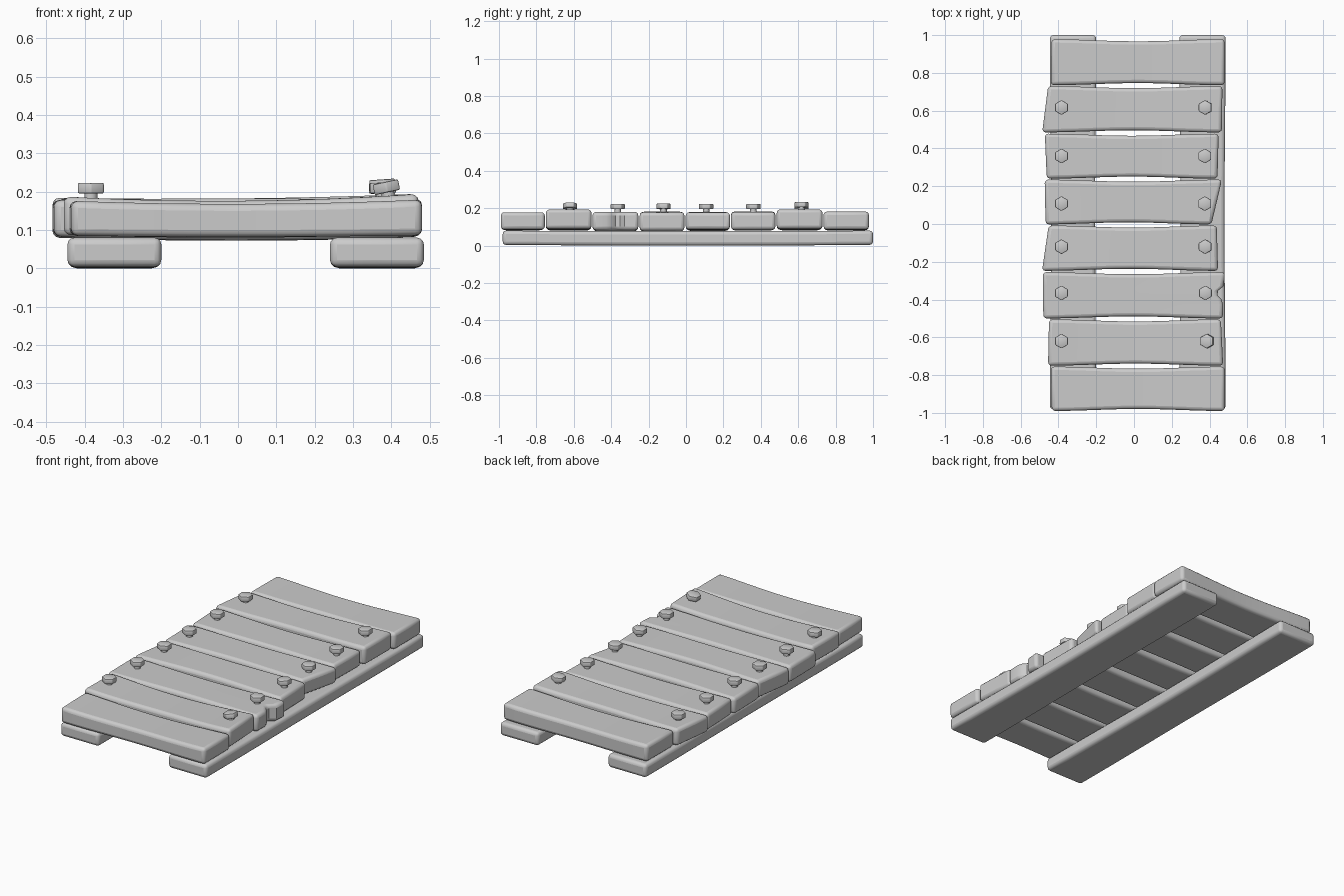
import bpy, bmesh, math
from mathutils import Matrix

if "Cube" in bpy.data.objects:
    bpy.data.objects.remove(bpy.data.objects["Cube"])


def interp(pts, t):
    for (a, p), (b, q) in zip(pts, pts[1:]):
        if t <= b:
            return p + (q - p) * (t - a) / (b - a)
    return pts[-1][1]


def quad(l, m, r, u):
    # smooth curve through left, middle and right values
    return l * (1 - u) * (1 - 2 * u) + 4 * m * u * (1 - u) + r * u * (2 * u - 1)


def board(name, y0, y1, left, right, top, bot, waist, turn=False, bevel=0.018):
    """Worn board along x: left/right are end outlines (v, x), top/bot are z at left, middle, right."""
    vs = sorted({p[0] for p in left + right})
    n = 12
    bm = bmesh.new()

    def layer(z3):
        g = []
        for v in vs:
            row = []
            for i in range(n + 1):
                u = i / n
                xl, xr = interp(left, v), interp(right, v)
                pinch = waist * math.sin(math.pi * u) ** 2 * (1 - 2 * v)
                co = (xl + (xr - xl) * u, y0 + (y1 - y0) * v + pinch, quad(*z3, u))
                row.append(bm.verts.new(co))
            g.append(row)
        return g
    t, b = layer(top), layer(bot)
    m = len(vs)
    for j in range(m - 1):
        for i in range(n):
            bm.faces.new((t[j][i], t[j][i+1], t[j+1][i+1], t[j+1][i]))
            bm.faces.new((b[j][i], b[j+1][i], b[j+1][i+1], b[j][i+1]))
        for i in (0, n):
            bm.faces.new((t[j][i], t[j+1][i], b[j+1][i], b[j][i]))
    for i in range(n):
        for j in (0, m - 1):
            bm.faces.new((t[j][i], b[j][i], b[j][i+1], t[j][i+1]))
    if turn:
        bmesh.ops.rotate(bm, verts=bm.verts, matrix=Matrix.Rotation(math.pi / 2, 3, 'Z'))
    bmesh.ops.recalc_face_normals(bm, faces=bm.faces)
    ob = finish(name, bm)
    mod = ob.modifiers.new("Rounded", 'BEVEL')
    mod.width, mod.segments = bevel, 3
    mod.limit_method, mod.angle_limit = 'ANGLE', math.radians(60)
    return ob


def finish(name, bm):
    me = bpy.data.meshes.new(name)
    bm.to_mesh(me)
    bm.free()
    ob = bpy.data.objects.new(name, me)
    bpy.context.collection.objects.link(ob)
    for o in bpy.context.selected_objects:
        o.select_set(False)
    ob.select_set(True)
    bpy.context.view_layer.objects.active = ob
    bpy.ops.object.shade_smooth_by_angle(angle=math.radians(40))
    return ob


def bolt(name, x, y, z, tilt=0):
    bm = bmesh.new()
    # hexagonal head with softened rim
    head = bmesh.ops.create_cone(bm, cap_ends=True, segments=6, radius1=0.039, radius2=0.039,
                                 depth=0.028, matrix=Matrix.Translation((0, 0, 0.014)))
    edges = list({e for v in head["verts"] for e in v.link_edges})
    bmesh.ops.bevel(bm, geom=edges, offset=0.004, segments=2, affect='EDGES', profile=0.5)
    # shank
    bmesh.ops.create_cone(bm, cap_ends=True, segments=10, radius1=0.018, radius2=0.018,
                          depth=0.045, matrix=Matrix.Translation((0, 0, -0.018)))
    ob = finish(name, bm)
    ob.location = (x, y, z)
    ob.rotation_euler = (0, math.radians(tilt), 0)


def ends(a, b):
    return [(0, a), (0.5, (a + b) / 2), (1, b)]


# support rails running along y (built along x, then turned)
for name, xa, xb in (("left_rail", -0.445, -0.20), ("right_rail", 0.24, 0.485)):
    board(name, -xb, -xa, ends(-0.98, -0.98), ends(1.0, 1.0),
          (0.08, 0.077, 0.08), (0.004, 0.0, 0.004), 0.006, turn=True)

# planks: y range, left end, right end, top z, bottom z
notch = [(0, 0.47), (0.3, 0.472), (0.42, 0.462), (0.5, 0.442), (0.6, 0.445), (0.7, 0.475), (1, 0.482)]
planks = [
    (-0.99, -0.755, ends(-0.435, -0.44), ends(0.48, 0.48), (0.176, 0.168, 0.179), (0.085, 0.082, 0.086)),
    (-0.75, -0.505, ends(-0.455, -0.45), ends(0.472, 0.46), (0.187, 0.176, 0.194), (0.087, 0.08, 0.09)),
    (-0.50, -0.255, ends(-0.48, -0.483), notch, (0.178, 0.176, 0.180), (0.083, 0.073, 0.083)),
    (-0.248, -0.008, ends(-0.487, -0.452), ends(0.445, 0.438), (0.178, 0.182, 0.178), (0.080, 0.072, 0.080)),
    (-0.002, 0.235, ends(-0.468, -0.473), ends(0.41, 0.466), (0.178, 0.180, 0.178), (0.085, 0.078, 0.087)),
    (0.240, 0.478, ends(-0.462, -0.472), ends(0.442, 0.448), (0.182, 0.176, 0.180), (0.085, 0.080, 0.085)),
    (0.485, 0.730, ends(-0.486, -0.455), ends(0.465, 0.468), (0.184, 0.182, 0.194), (0.087, 0.082, 0.09)),
    (0.735, 0.978, ends(-0.44, -0.437), ends(0.48, 0.48), (0.182, 0.174, 0.182), (0.085, 0.080, 0.086)),
]
for i, p in enumerate(planks):
    board(f"plank_{i + 1}", *p, 0.011)

# bolts on the six inner planks: y, right x, right tilt, right z
bolts = [(-0.62, 0.39, -12, 0.198), (-0.365, 0.378, 0, 0.195), (-0.12, 0.378, -4, 0.196),
         (0.108, 0.375, 0, 0.195), (0.36, 0.375, 0, 0.195), (0.617, 0.378, -4, 0.204)]
for i, (y, x, tilt, z) in enumerate(bolts):
    bolt(f"left_bolt_{i + 1}", -0.384, y, 0.195)
    bolt(f"right_bolt_{i + 1}", x, y, z, tilt)
